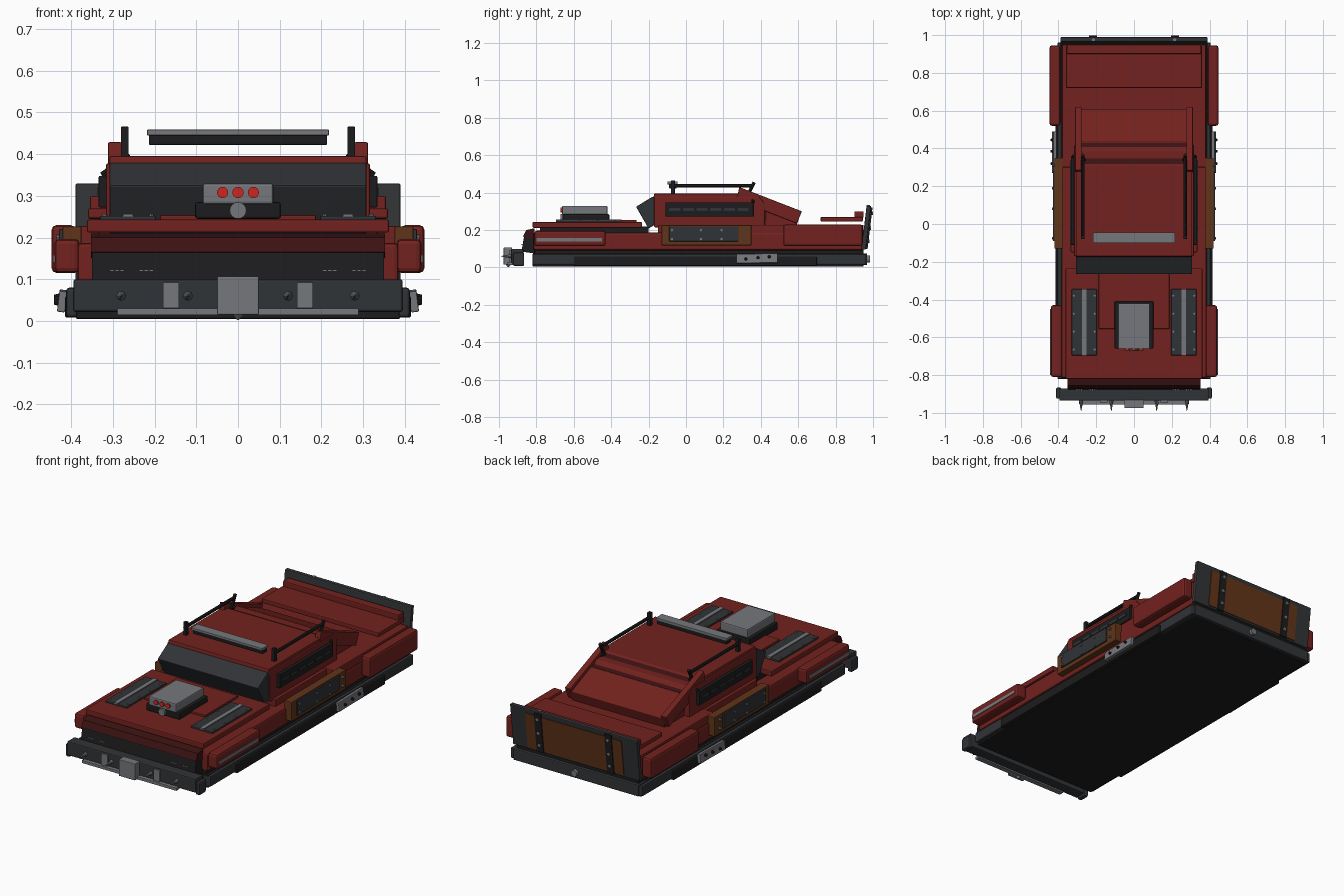
import bpy, math
from mathutils import Vector


def mat(name, r, g, b):
    m = bpy.data.materials.new(name)
    m.diffuse_color = (r, g, b, 1)
    return m


RED = mat("red_paint", 0.17, 0.016, 0.013)
DEEP = mat("deep_red", 0.045, 0.006, 0.006)
DARK = mat("dark_metal", 0.03, 0.033, 0.037)
BLACK = mat("black_metal", 0.012, 0.012, 0.013)
STEEL = mat("steel", 0.18, 0.185, 0.2)
RUST = mat("rust", 0.12, 0.035, 0.01)
LAMP = mat("red_lamp", 0.6, 0.02, 0.015)


def finish(ob, name, m, bevel=0.0):
    ob.name = name
    ob.data.materials.append(m)
    if bevel:
        b = ob.modifiers.new("bevel", 'BEVEL')
        b.width, b.segments = bevel, 2
    return ob


def box(name, m, x, y, z, bevel=0.005, rot=(0, 0, 0)):
    """Box from (min, max) ranges, optionally turned about its centre."""
    r = (x, y, z)
    bpy.ops.mesh.primitive_cube_add(size=1, location=[(a + b) / 2 for a, b in r])
    ob = bpy.context.object
    for v in ob.data.vertices:
        v.co = [c * (b - a) for c, (a, b) in zip(v.co, r)]
    ob.rotation_euler = rot
    return finish(ob, name, m, bevel)


def pair(name, m, x, y, z, bevel=0.005, rot=(0, 0, 0)):
    """Same box on both sides."""
    box(name + "_right", m, x, y, z, bevel, rot)
    box(name + "_left", m, (-x[1], -x[0]), y, z, bevel, (rot[0], -rot[1], -rot[2]))


def prism(name, m, profile, x0, x1, bevel=0.0):
    """Side profile (y, z) extruded along x."""
    n = len(profile)
    verts = [(x, y, z) for x in (x0, x1) for y, z in profile]
    faces = [tuple(range(n))[::-1], tuple(range(n, 2 * n))]
    faces += [(i, (i + 1) % n, n + (i + 1) % n, n + i) for i in range(n)]
    me = bpy.data.meshes.new(name)
    me.from_pydata(verts, [], faces)
    ob = bpy.data.objects.new(name, me)
    bpy.context.collection.objects.link(ob)
    bpy.context.view_layer.objects.active = ob
    ob.select_set(True)
    bpy.ops.object.mode_set(mode='EDIT')
    bpy.ops.mesh.select_all(action='SELECT')
    bpy.ops.mesh.normals_make_consistent(inside=False)
    bpy.ops.object.mode_set(mode='OBJECT')
    ob.select_set(False)
    return finish(ob, name, m, bevel)


def rod(name, m, a, b, r, r2=None, sides=12):
    a, b = Vector(a), Vector(b)
    d = b - a
    bpy.ops.mesh.primitive_cone_add(vertices=sides, radius1=r, radius2=r if r2 is None else r2,
                                    depth=d.length, location=(a + b) / 2)
    ob = bpy.context.object
    ob.rotation_euler = d.to_track_quat('Z', 'Y').to_euler()
    return finish(ob, name, m)


# Chassis and skirts
box("chassis", BLACK, (-0.39, 0.39), (-0.82, 0.95), (0.005, 0.075))
box("floor_spacer", BLACK, (-0.375, 0.375), (-0.81, 0.95), (0.07, 0.1))
pair("sill", DARK, (0.36, 0.405), (-0.82, 0.96), (0.015, 0.072))
pair("skirt", BLACK, (0.38, 0.415), (-0.6, 0.7), (0.008, 0.06))

# Lower body, fenders with trim
box("lower_body", RED, (-0.385, 0.385), (-0.815, 0.95), (0.092, 0.187), 0.01)
pair("front_fender", RED, (0.38, 0.44), (-0.81, -0.43), (0.115, 0.197), 0.012)
pair("front_fender_trim", STEEL, (0.435, 0.444), (-0.8, -0.45), (0.14, 0.158), 0)
pair("rear_fender", RED, (0.39, 0.447), (0.52, 0.945), (0.115, 0.23), 0.012)
box("rear_deck", RED, (-0.38, 0.38), (0.3, 0.95), (0.18, 0.228))
box("trunk_lid", RED, (-0.36, 0.36), (0.72, 0.945), (0.245, 0.27))
box("trunk_lip", RED, (-0.355, 0.355), (0.9, 0.95), (0.265, 0.3))

# Nose: brow, grille, bumper
prism("nose_brow", DEEP, [(-0.81, 0.21), (-0.855, 0.2), (-0.872, 0.165), (-0.81, 0.15)], -0.352, 0.352)
prism("grille", BLACK, [(-0.81, 0.17), (-0.865, 0.17), (-0.88, 0.085), (-0.81, 0.075)], -0.35, 0.35)
for x in (0.22, 0.29):
    for s in (-1, 1):
        for k in (-0.012, 0.0, 0.012):
            c = s * x + k
            box("grille_slot", STEEL, (c - 0.005, c + 0.005), (-0.883, -0.87), (0.119, 0.123), 0)
box("front_bumper", DARK, (-0.395, 0.395), (-0.935, -0.87), (0.022, 0.1), 0.006)
pair("bumper_end", DARK, (0.385, 0.412), (-0.925, -0.865), (0.008, 0.08), 0.008)
box("bumper_centre_plate", STEEL, (-0.05, 0.05), (-0.975, -0.93), (0.015, 0.107), 0.003)
pair("bumper_strap", STEEL, (0.141, 0.18), (-0.945, -0.93), (0.03, 0.093), 0.002)
box("bumper_lower_bar", STEEL, (-0.29, 0.29), (-0.955, -0.925), (0.014, 0.03), 0.002)
for x in (-0.28, -0.12, 0.12, 0.28):
    rod("bumper_spike", STEEL, (x, -0.93, 0.06), (x, -0.99, 0.06), 0.012, 0.001, 8)
rod("tow_pin", STEEL, (0, -0.95, 0.02), (0, -0.95, 0.002), 0.018, 0.002, 8)

# Hood with vents
box("hood", RED, (-0.362, 0.362), (-0.82, -0.235), (0.212, 0.243))
box("hood_support", BLACK, (-0.3, 0.3), (-0.78, -0.2), (0.18, 0.22), 0)
box("hood_panel", RED, (-0.187, 0.187), (-0.555, -0.265), (0.235, 0.254), 0.003)
pair("hood_vent", DARK, (0.197, 0.33), (-0.695, -0.345), (0.235, 0.252), 0.003)
pair("vent_stripe", STEEL, (0.252, 0.276), (-0.695, -0.345), (0.25, 0.257), 0)
for s in (-1, 1):
    for x in (0.208, 0.319):
        for i in range(4):
            y = -0.665 + i * 0.095
            rod("vent_bolt", STEEL, (s * x, y, 0.25), (s * x, y, 0.256), 0.006, sides=8)

# Hood scoop with lamps
prism("scoop_base", BLACK, [(-0.66, 0.245), (-0.66, 0.285), (-0.41, 0.285), (-0.41, 0.245)], -0.103, 0.103, 0.006)
box("scoop_housing", STEEL, (-0.085, 0.085), (-0.663, -0.42), (0.28, 0.33), 0.006)
for x in (-0.037, 0, 0.037):
    rod("scoop_lamp", LAMP, (x, -0.65, 0.308), (x, -0.67, 0.308), 0.0135, sides=16)
rod("scoop_intake", STEEL, (0, -0.65, 0.265), (0, -0.672, 0.265), 0.02, sides=16)

# Cabin, sloping rear roof, windshield
box("cabin_base", RED, (-0.335, 0.335), (-0.15, 0.6), (0.18, 0.225))
prism("cabin", RED, [(-0.17, 0.215), (-0.17, 0.378), (0.39, 0.378), (0.42, 0.345), (0.42, 0.215)], -0.317, 0.317, 0.005)
prism("roof", RED, [(-0.175, 0.37), (-0.17, 0.395), (0.31, 0.395), (0.33, 0.37)], -0.308, 0.308, 0.004)
prism("rear_window", DEEP, [(0.3, 0.392), (0.43, 0.352), (0.43, 0.25), (0.3, 0.3)], -0.285, 0.285)
prism("rear_slope", RED, [(0.42, 0.35), (0.44, 0.352), (0.61, 0.28), (0.59, 0.22), (0.42, 0.22)], -0.285, 0.285, 0.004)
for s in (-1, 1):
    prism("buttress", RED, [(0.285, 0.43), (0.62, 0.3), (0.592, 0.236), (0.27, 0.36)], s * 0.278, s * 0.312, 0.004)
prism("windshield", DARK, [(-0.267, 0.325), (-0.176, 0.38), (-0.11, 0.265), (-0.2, 0.208)], -0.308, 0.308, 0.004)
pair("side_window", BLACK, (0.31, 0.334), (-0.11, 0.36), (0.272, 0.348), 0.003)
for i in range(6):
    y = -0.09 + i * 0.073
    pair("window_slit", DARK, (0.33, 0.338), (y, y + 0.06), (0.303, 0.318), 0)

# Roof rack and light bar
for s in (-1, 1):
    x = s * 0.272
    rod("rack_rail", BLACK, (x, -0.08, 0.437), (x, 0.36, 0.437), 0.009, sides=8)
    rod("rack_rear_post", BLACK, (x, 0.33, 0.385), (x, 0.365, 0.455), 0.009, sides=8)
    rod("rack_rear_foot", BLACK, (s * 0.26, 0.34, 0.395), (s * 0.325, 0.36, 0.35), 0.008, sides=8)
pair("rack_front_post", BLACK, (0.262, 0.281), (-0.08, -0.06), (0.385, 0.466), 0.002)
box("light_bar", BLACK, (-0.214, 0.214), (-0.09, -0.05), (0.422, 0.447), 0.003)
box("light_bar_cap", STEEL, (-0.218, 0.218), (-0.1, -0.045), (0.445, 0.459), 0.002)

# Door armour and bolted side plates
pair("door_armour", RUST, (0.375, 0.421), (-0.13, 0.35), (0.118, 0.226), 0.004)
pair("armour_plate", DARK, (0.415, 0.429), (-0.09, 0.28), (0.14, 0.22), 0.002)
pair("sill_plate", STEEL, (0.412, 0.431), (0.27, 0.49), (0.023, 0.073), 0.003, (math.radians(1), math.radians(-7), 0))
for s in (-1, 1):
    for y in (-0.075, 0.08, 0.19, 0.31):
        for z in (0.152, 0.2):
            rod("armour_bolt", STEEL, (s * 0.418, y, z), (s * 0.435, y, z), 0.007, sides=8)
    for y, z in ((0.32, 0.045), (0.385, 0.052), (0.445, 0.057)):
        rod("sill_bolt", BLACK, (s * 0.42, y, z), (s * 0.441, y, z), 0.011, 0.006, 8)

# Tilted rear gate, rust panel, straps, rear bumper
TILT = 0.12
def gate(y0, y1, z0, z1):
    return [(y + (z - 0.1) * TILT, z) for y, z in ((y0, z0), (y1, z0), (y1, z1), (y0, z1))]
prism("rear_gate", DARK, gate(0.938, 0.962, 0.095, 0.33), -0.39, 0.39, 0.005)
prism("gate_panel", RUST, gate(0.955, 0.966, 0.105, 0.305), -0.295, 0.295)
for s in (-1, 1):
    prism("gate_strap", BLACK, gate(0.955, 0.971, 0.1, 0.322), s * 0.195, s * 0.237)
    for z in (0.14, 0.21, 0.29):
        y = 0.968 + (z - 0.1) * TILT
        rod("gate_bolt", STEEL, (s * 0.216, y - 0.01, z), (s * 0.216, y + 0.008, z), 0.009, sides=8)
    rod("gate_top_bolt", STEEL, (s * 0.215, 0.975, 0.32), (s * 0.215, 0.975, 0.335), 0.009, sides=8)
box("rear_bumper", DARK, (-0.385, 0.385), (0.9, 0.968), (0.012, 0.076), 0.005)
rod("hitch", STEEL, (0, 0.96, 0.045), (0, 0.985, 0.045), 0.018, sides=12)
